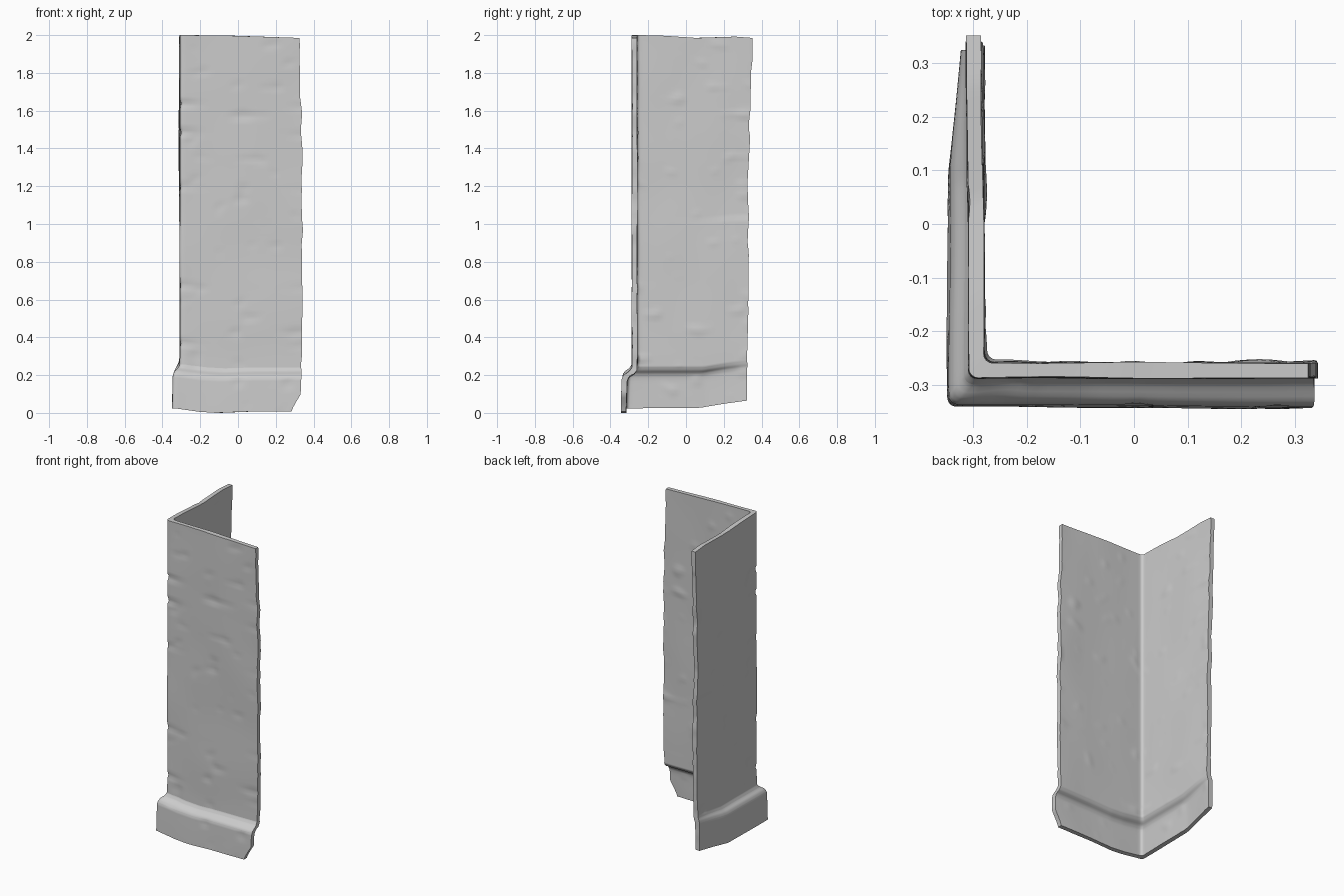
import bpy, bmesh, math
from mathutils import Vector, noise

if "Cube" in bpy.data.objects:
    bpy.data.objects.remove(bpy.data.objects["Cube"])

N_LEG, N_Z, T = 36, 110, 0.028


def interp(x, pts):
    """Piecewise linear lookup through (position, value) pairs."""
    if x <= pts[0][0]:
        return pts[0][1]
    for (a, va), (b, vb) in zip(pts, pts[1:]):
        if x <= b:
            return va + (vb - va) * (x - a) / (b - a)
    return pts[-1][1]


# outward step of the base skirting by height
FLARE = [(0, .054), (.10, .052), (.17, .05), (.185, .046), (.20, .036), (.215, .014),
         (.235, .001), (.3, 0)]
# ragged free edges by height
FRONT_END = [(0, .284), (.02, .292), (.09, .33), (.2, .336), (.65, .342), (.82, .337), (1.0, .342),
             (1.15, .335), (1.4, .342), (1.5, .332), (1.6, .34), (1.68, .329), (2, .325)]
BACK_END = [(0, .322), (.3, .325), (.5, .33), (.8, .332), (.88, .326), (1.0, .333), (1.2, .325),
            (1.45, .34), (1.5, .332), (1.62, .341), (1.83, .345), (1.86, .351), (2, .352)]
# top and bottom outlines along the run: -1 is the back end, 0 the corner, 1 the right end
TOP = [(-1, 1.985), (-.85, 1.992), (-.5, 1.985), (-.2, 1.997), (0, 2.0), (.4, 1.997), (1, 1.985)]
BOTTOM = [(-1, .065), (-.8, .048), (-.6, .027), (0, .024), (.2, .006), (.35, 0), (.6, .006), (1, .008)]
# how far the skirting of the side wall projects along the run
SIDE_FADE = [(-1, .25), (-.65, .7), (-.4, .75), (0, .75)]
# horizontal chips in the corner and edges
NICKS = [(.35, .006), (.66, .005), (1.19, .004), (1.48, .008), (1.63, .008)]

CORNER = 4
PARAMS = ([-1 + i / N_LEG for i in range(N_LEG)] + [0] * (CORNER + 1)
          + [(i + 1) / N_LEG for i in range(N_LEG)])
# rows are denser around the skirting step
ROWS = sorted(set([2 * i / N_Z for i in range(N_Z + 1)] + [.17 + .006 * i for i in range(12)]))


def point(col, zrow, inner):
    s = PARAMS[col]
    k = col - N_LEG
    lo, hi = interp(s, BOTTOM), interp(s, TOP)
    z = lo + (hi - lo) * zrow / 2
    zp = zrow + (.012 if inner else 0)
    f = interp(zp, FLARE)
    off = -T if inner else 0
    nick = sum(d * math.exp(-((zrow - c) / .014) ** 2) for c, d in NICKS)
    near = math.exp(-(s / .12) ** 2) + .4 * math.exp(-((1 - abs(s)) / .1) ** 2)
    # weathered surface: broad waves plus shallow horizontal dents
    seed = 7.3 if inner else 0
    w = .004 * noise.noise(Vector((s * 2.5 + seed, zrow * 3, 1)))
    d = noise.noise(Vector((s * 5 + seed, zrow * 13, 5)))
    w -= .014 * max(0, d - .38)
    off += w - (0 if inner else nick * near)
    fx = f * interp(s, SIDE_FADE) + off
    fy = f + off
    r = .017
    cx, cy = -.308 - fx, -.287 - fy - .005 * max(0, s) * (zrow < .2)
    if 0 <= k <= CORNER:                       # rounded corner
        a = math.pi + k / CORNER * math.pi / 2
        return (cx + r + r * math.cos(a), cy + r + r * math.sin(a), z)
    rag = .004 * noise.noise(Vector((3, s, zrow * 14)))
    if s < 0:                                  # side wall
        end = interp(zrow, BACK_END) + rag * .5
        lean = -.008 * max(0, -s - .3) * (zrow > 1)
        return (cx + lean, cy + r + (end - cy - r) * -s, z)
    end = interp(zrow, FRONT_END) + rag        # front wall
    return (cx + r + (end - cx - r) * s, cy, z)


# corner cladding: outer and inner skins joined along the rim
bm = bmesh.new()
nc, nr = len(PARAMS), len(ROWS)
outer, inner = [[[bm.verts.new(point(c, z, side)) for c in range(nc)] for z in ROWS]
                for side in (False, True)]
for skin in (outer, inner):
    for i in range(nr - 1):
        for j in range(nc - 1):
            bm.faces.new((skin[i][j], skin[i][j + 1], skin[i + 1][j + 1], skin[i + 1][j]))
rim = ([(0, j) for j in range(nc)] + [(i, nc - 1) for i in range(1, nr)]
       + [(nr - 1, j) for j in range(nc - 2, -1, -1)] + [(i, 0) for i in range(nr - 2, 0, -1)])
for (a, b), (c, d) in zip(rim, rim[1:] + rim[:1]):
    bm.faces.new((outer[a][b], outer[c][d], inner[c][d], inner[a][b]))
bmesh.ops.recalc_face_normals(bm, faces=bm.faces)
mesh = bpy.data.meshes.new("corner_wall_cladding")
bm.to_mesh(mesh)
bm.free()
wall = bpy.data.objects.new("corner_wall_cladding", mesh)
bpy.context.collection.objects.link(wall)
bpy.context.view_layer.objects.active = wall
wall.select_set(True)
bpy.ops.object.shade_smooth_by_angle(angle=math.radians(50))
